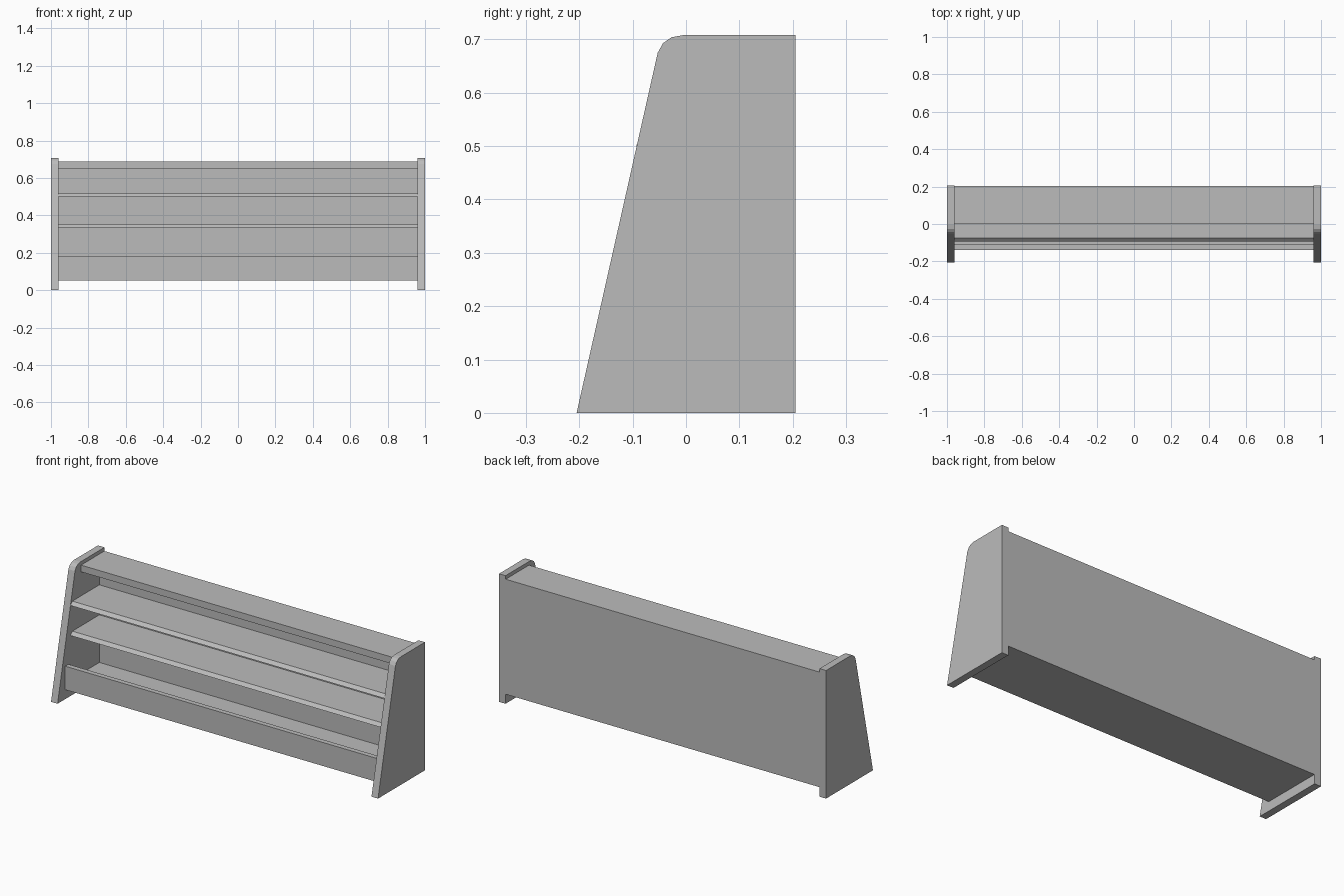
import bpy
import bmesh

cube = bpy.data.objects.get("Cube")
if cube:
    bpy.data.objects.remove(cube, do_unlink=True)

grey = bpy.data.materials.new("plain_grey")
grey.use_nodes = True
grey.diffuse_color = (0.5, 0.5, 0.5, 1)
grey.node_tree.nodes["Principled BSDF"].inputs["Base Color"].default_value = (0.5, 0.5, 0.5, 1)

INNER = 0.96   # inside face of the end panels
BACK = 0.16    # inside face of the back panel


def extrude_along_x(name, profile, x0, x1):
    """Make a board from a (y, z) profile swept from x0 to x1."""
    bm = bmesh.new()
    face = bm.faces.new([bm.verts.new((x0, y, z)) for y, z in profile])
    swept = bmesh.ops.extrude_face_region(bm, geom=[face])["geom"]
    verts = [v for v in swept if isinstance(v, bmesh.types.BMVert)]
    bmesh.ops.translate(bm, verts=verts, vec=(x1 - x0, 0, 0))
    bmesh.ops.recalc_face_normals(bm, faces=bm.faces)
    mesh = bpy.data.meshes.new(name)
    bm.to_mesh(mesh)
    bm.free()
    mesh.materials.append(grey)
    obj = bpy.data.objects.new(name, mesh)
    bpy.context.collection.objects.link(obj)
    return obj


def board(name, y0, y1, z0, z1):
    profile = [(y0, z0), (y1, z0), (y1, z1), (y0, z1)]
    return extrude_along_x(name, profile, -INNER, INNER)


# End panels with a sloping front and a rounded upper corner
end_profile = [(-0.205, 0), (0.205, 0), (0.205, 0.708), (-0.005, 0.708),
               (-0.027, 0.704), (-0.043, 0.693), (-0.053, 0.675)]
for name, side in (("left_end_panel", 1), ("right_end_panel", -1)):
    extrude_along_x(name, end_profile, side * INNER, side)

# Carcass boards
board("back_panel", BACK, 0.204, 0.052, 0.688)
board("top_board", 0, BACK, 0.651, 0.688)
board("bottom_board", -0.11, BACK, 0.052, 0.089)
board("front_rail", -0.138, -0.11, 0.052, 0.182)

# Shelves with a chamfered front edge
for name, top in (("lower_shelf", 0.352), ("upper_shelf", 0.518)):
    low = top - 0.017
    extrude_along_x(name, [(-0.094, low), (BACK, low), (BACK, top), (-0.076, top)],
                    -INNER, INNER)
